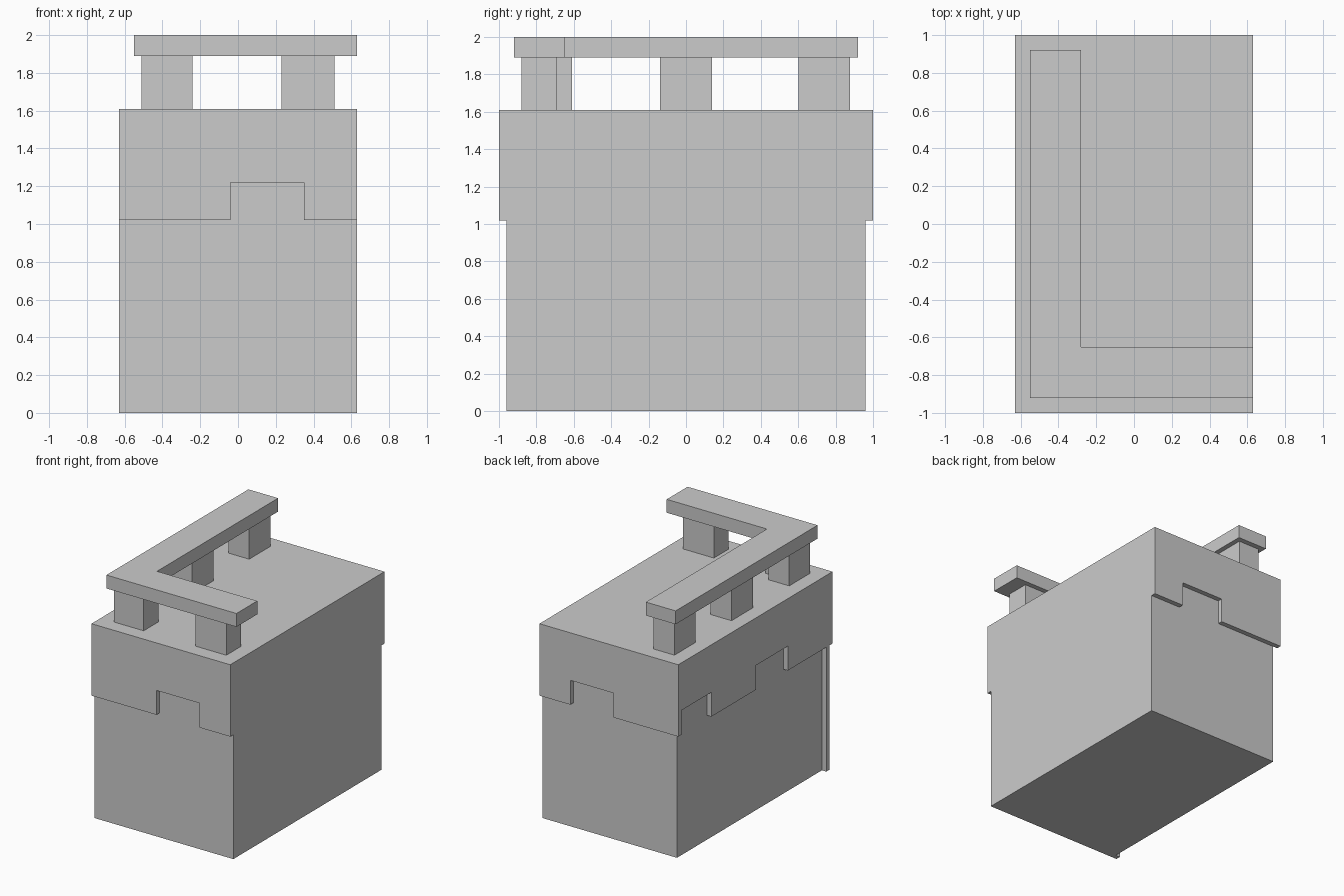
import bpy
import bmesh
from mathutils import Vector

if "Cube" in bpy.data.objects:
    bpy.data.objects.remove(bpy.data.objects["Cube"])


def prism(name, outline, axis, lo, hi):
    """Extrude a 2D outline along x, y or z; the outline uses the other two axes in order."""
    bm = bmesh.new()
    verts = []
    for p in outline:
        co = list(p)
        co.insert(axis, lo)
        verts.append(bm.verts.new(co))
    face = bm.faces.new(verts)
    new = bmesh.ops.extrude_face_region(bm, geom=[face])["geom"]
    move = Vector((0, 0, 0))
    move[axis] = hi - lo
    bmesh.ops.translate(bm, vec=move, verts=[v for v in new if isinstance(v, bmesh.types.BMVert)])
    bmesh.ops.recalc_face_normals(bm, faces=bm.faces)
    mesh = bpy.data.meshes.new(name)
    bm.to_mesh(mesh)
    bm.free()
    obj = bpy.data.objects.new(name, mesh)
    bpy.context.collection.objects.link(obj)
    return obj


def rect(x0, x1, y0, y1):
    return [(x0, y0), (x1, y0), (x1, y1), (x0, y1)]


def carve(target, cutter):
    cutter.hide_render = True
    mod = target.modifiers.new("carve", 'BOOLEAN')
    mod.operation = 'DIFFERENCE'
    mod.solver = 'EXACT'
    mod.object = cutter
    bpy.context.view_layer.objects.active = target
    bpy.ops.object.modifier_apply(modifier=mod.name)
    bpy.data.objects.remove(cutter)


LOW, HIGH, DECK, RAIL, TOP = 1.02, 1.22, 1.61, 1.89, 2.0

# wall block with an overhanging, notched upper band
body = prism("wall_block", rect(-0.63, 0.63, -1, 1), 2, 0, DECK)

# recess under the band on the left; a thin strip stays at the front corner
left = [(-0.92, -0.1), (-0.92, LOW), (-0.42, LOW), (-0.42, HIGH), (-0.01, HIGH), (-0.01, LOW),
        (0.57, LOW), (0.57, HIGH), (0.96, HIGH), (0.96, LOW), (1.1, LOW), (1.1, -0.1)]
carve(body, prism("left_recess", left, 0, -0.8, -0.59))

# matching recesses on the front and back
end = [(-0.8, -0.1), (-0.8, LOW), (-0.04, LOW), (-0.04, HIGH),
       (0.35, HIGH), (0.35, LOW), (0.8, LOW), (0.8, -0.1)]
for name, lo, hi in (("front_recess", -1.2, -0.96), ("back_recess", 0.96, 1.2)):
    carve(body, prism(name, end, 1, lo, hi))

# L-shaped parapet rail
prism("parapet_rail", [(-0.55, -0.92), (0.63, -0.92), (0.63, -0.65), (-0.28, -0.65),
                       (-0.28, 0.92), (-0.55, 0.92)], 2, RAIL, TOP)

# posts: L-shaped at the corner, rectangular elsewhere
prism("corner_post", [(-0.51, -0.88), (-0.24, -0.88), (-0.24, -0.69), (-0.32, -0.69),
                      (-0.32, -0.61), (-0.51, -0.61)], 2, DECK, RAIL)
prism("front_post", rect(0.23, 0.51, -0.88, -0.69), 2, DECK, RAIL)
for name, y in (("middle_post", 0.0), ("back_post", 0.74)):
    prism(name, rect(-0.51, -0.32, y - 0.138, y + 0.138), 2, DECK, RAIL)
